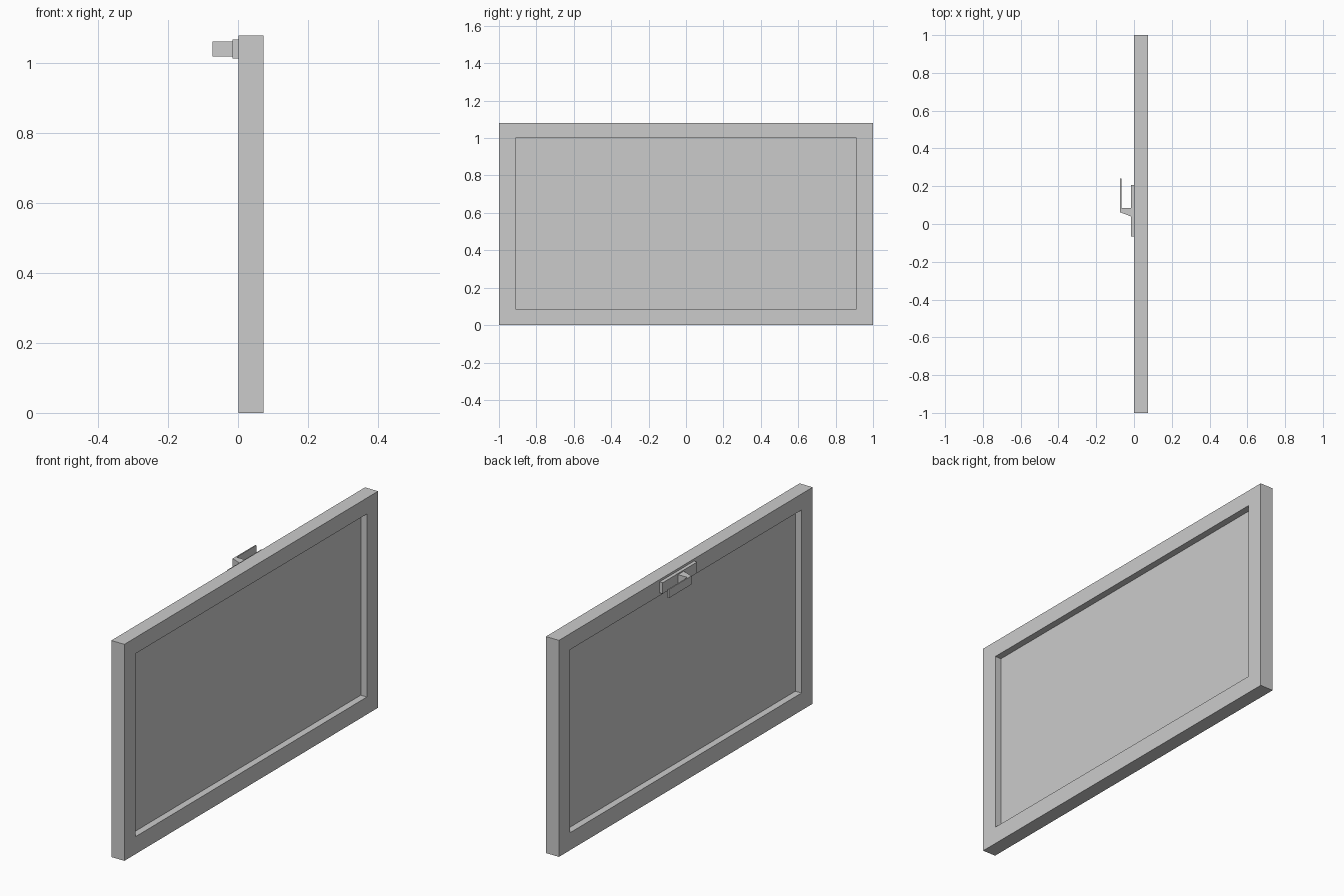
import bpy, bmesh

if "Cube" in bpy.data.objects:
    bpy.data.objects.remove(bpy.data.objects["Cube"])

X0, X1 = 0.001, 0.073        # frame thickness
H = 1.08                     # overall height


def finish(name, bm):
    bmesh.ops.recalc_face_normals(bm, faces=bm.faces)
    me = bpy.data.meshes.new(name)
    bm.to_mesh(me)
    bm.free()
    ob = bpy.data.objects.new(name, me)
    bpy.context.collection.objects.link(ob)
    return ob


def box(name, lo, hi):
    bm = bmesh.new()
    bmesh.ops.create_cube(bm, size=1)
    for v in bm.verts:
        v.co = [hi[i] if v.co[i] > 0 else lo[i] for i in range(3)]
    return finish(name, bm)


def prism(name, outline, z0, z1):
    bm = bmesh.new()
    face = bm.faces.new([bm.verts.new((x, y, z0)) for x, y in outline])
    top = bmesh.ops.extrude_face_region(bm, geom=[face])["geom"]
    bmesh.ops.translate(bm, vec=(0, 0, z1 - z0),
                        verts=[v for v in top if isinstance(v, bmesh.types.BMVert)])
    return finish(name, bm)


def ring(x, y, z0, z1):
    return [(x, -y, z0), (x, y, z0), (x, y, z1), (x, -y, z1)]


# sash frame: four rectangular loops bridged into a closed ring
bm = bmesh.new()
loops = [ring(X0, 1, 0, H), ring(X1, 1, 0, H),
         ring(X1, 0.912, 0.087, 1.0), ring(X0, 0.912, 0.087, 1.0)]
loops = [[bm.verts.new(p) for p in l] for l in loops]
for a, b in zip(loops, loops[1:] + loops[:1]):
    for i in range(4):
        j = (i + 1) % 4
        bm.faces.new((a[i], a[j], b[j], b[i]))
finish("sash_frame", bm)

# glass pane, recessed from both sides
box("glass_pane", (0.035, -0.912, 0.087), (0.039, 0.912, 1.0))

# latch on the inner face: mounting plate and hooked lever
box("latch_plate", (-0.016, -0.065, 1.014), (X0, 0.207, 1.069))
prism("latch_lever", [(-0.016, 0.04), (-0.016, 0.085), (-0.067, 0.085),
                      (-0.067, 0.24), (-0.073, 0.24), (-0.073, 0.062)],
      1.02, 1.063)
